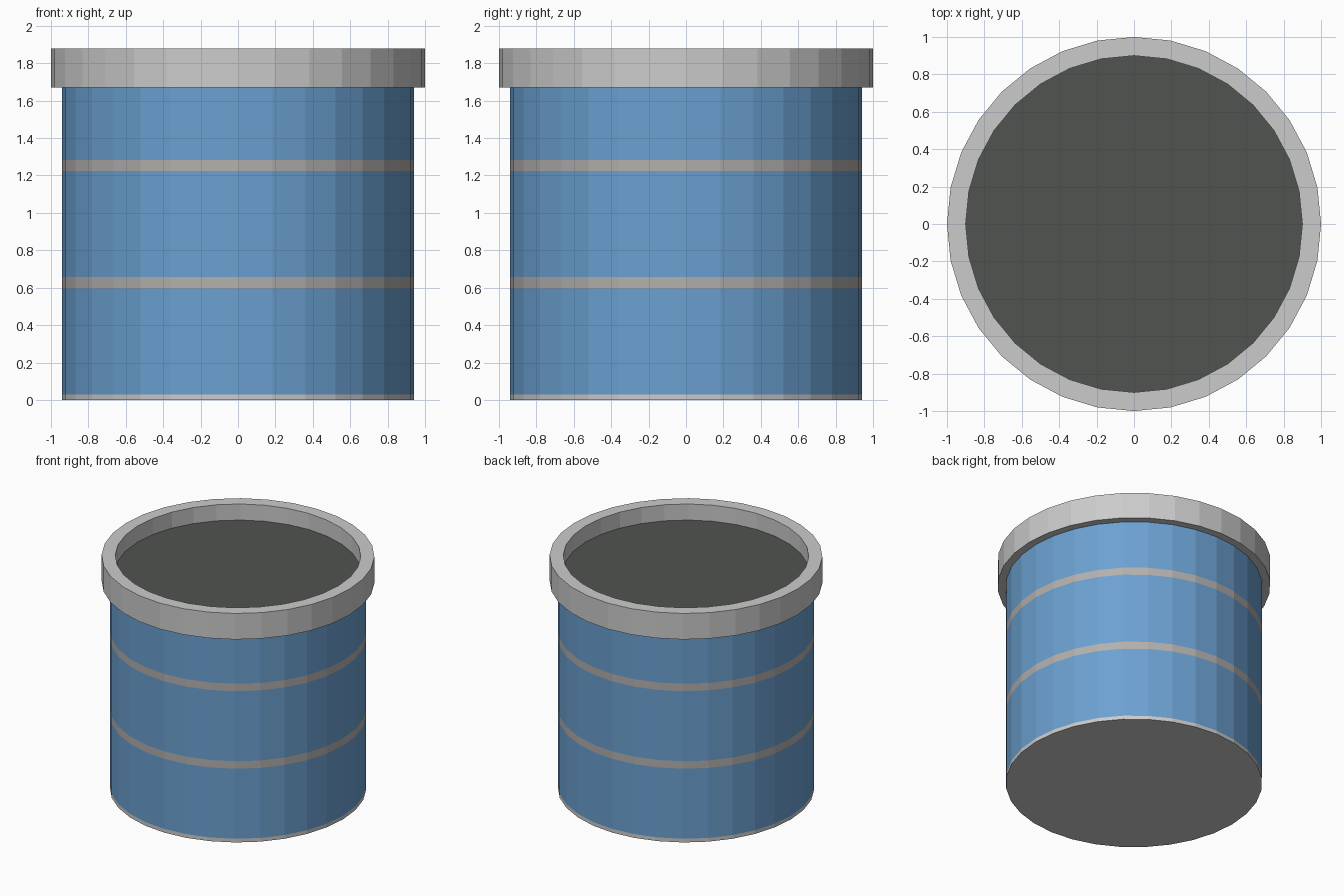
import bpy, bmesh
from math import sin, cos, tau

if "Cube" in bpy.data.objects:
    bpy.data.objects.remove(bpy.data.objects["Cube"])

SIDES = 32


def material(name, rgb):
    m = bpy.data.materials.new(name)
    m.diffuse_color = (*rgb, 1)
    m.use_nodes = True
    m.node_tree.nodes["Principled BSDF"].inputs["Base Color"].default_value = m.diffuse_color
    return m


def lathe(name, profile, mat=None, closed=False):
    """Spin (radius, z) points around z; a radius of 0 closes with a flat cap."""
    bm = bmesh.new()
    rings = [[bm.verts.new((r * cos(tau * i / SIDES), r * sin(tau * i / SIDES), z))
              for i in range(SIDES)] for r, z in profile if r > 0]
    pairs = list(zip(rings, rings[1:]))
    if closed:
        pairs.append((rings[-1], rings[0]))
    for a, b in pairs:
        for i in range(SIDES):
            j = (i + 1) % SIDES
            bm.faces.new((a[i], a[j], b[j], b[i]))
    if profile[0][0] == 0:
        bm.faces.new(rings[0][::-1])
    if profile[-1][0] == 0:
        bm.faces.new(rings[-1])
    mesh = bpy.data.meshes.new(name)
    bm.to_mesh(mesh)
    bm.free()
    obj = bpy.data.objects.new(name, mesh)
    bpy.context.collection.objects.link(obj)
    if mat:
        mesh.materials.append(mat)
    return obj


blue = material("blue_paint", (0.147, 0.355, 0.637))
band = material("band_metal", (0.45, 0.435, 0.42))
dark = material("dark_contents", (0.08, 0.087, 0.077))

R, RIM_LOW, TOP = 0.94, 1.67, 1.88
STEP, HALF = TOP / 3, 0.03

# Base with closed underside
lathe("base", [(0, 0), (R, 0), (R, HALF)])

# Blue wall sections, with flush bands between them
for k in range(3):
    low = k * STEP + HALF
    high = (k + 1) * STEP - HALF if k < 2 else RIM_LOW
    lathe(f"wall_section_{k + 1}", [(R, low), (R, high)], blue)
    if k < 2:
        lathe(f"band_{k + 1}", [(R, high), (R, high + 2 * HALF)], band)

# Wide rim around the opening
FLOOR = 1.75
lathe("rim", [(R, RIM_LOW), (1, RIM_LOW), (1, TOP), (0.9, TOP), (0.9, FLOOR)])

# Dark surface recessed inside the rim
lathe("contents", [(0.9, FLOOR), (0, FLOOR)], dark)
